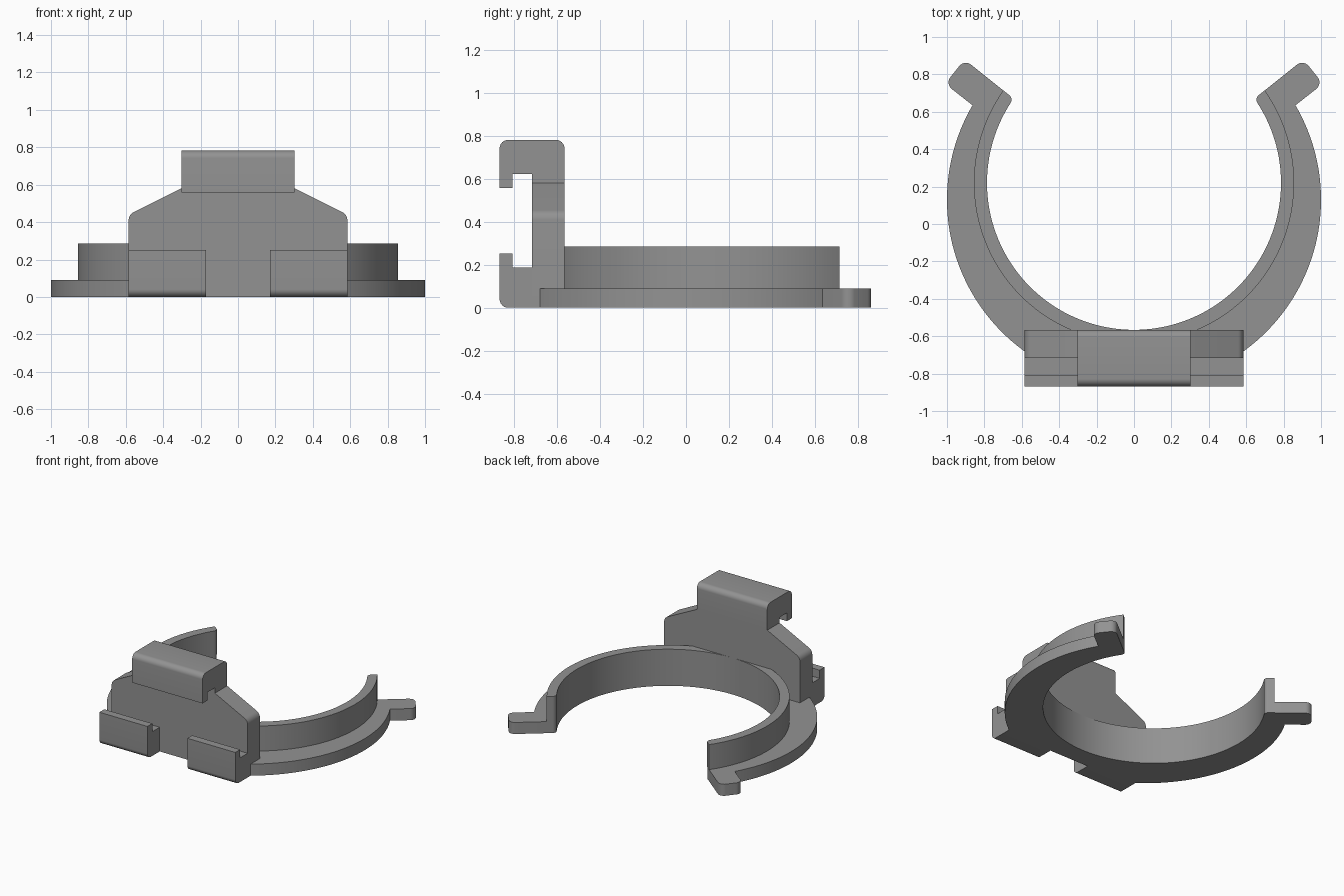
import bpy, bmesh, math
from mathutils import Vector

if "Cube" in bpy.data.objects:
    bpy.data.objects.remove(bpy.data.objects["Cube"])

grey = bpy.data.materials.new("matte grey")
grey.diffuse_color = (0.29, 0.29, 0.29, 1)
grey.use_nodes = True
grey.node_tree.nodes["Principled BSDF"].inputs["Base Color"].default_value = grey.diffuse_color


def arc(cy, r, a0, a1, n):
    """Points on a circle centred at (0, cy), angles in degrees."""
    return [(r * math.cos(math.radians(a0 + (a1 - a0) * i / n)),
             cy + r * math.sin(math.radians(a0 + (a1 - a0) * i / n)))
            for i in range(n + 1)]


def rounded(pts, n=6):
    """Replace every (x, y, radius) corner with a fillet."""
    out = []
    for i, p in enumerate(pts):
        if len(p) == 2:
            out.append(p)
            continue
        c = Vector(p[:2])
        u = (Vector(pts[i - 1][:2]) - c).normalized()
        v = (Vector(pts[(i + 1) % len(pts)][:2]) - c).normalized()
        half = u.angle(v) / 2
        t = p[2] / math.tan(half)
        mid = c + (u + v).normalized() * (p[2] / math.sin(half))
        a, b = c + u * t - mid, c + v * t - mid
        for k in range(n + 1):
            d = a.lerp(b, k / n).normalized() * p[2]
            out.append(tuple(mid + d))
    return out


def mirrored(half):
    """Close a right-hand outline with its left-hand reflection."""
    return half + [(-x, y) for x, y in reversed(half) if abs(x) > 1e-4]


def extrude(name, outline, lo, hi, place):
    """Solid from an outline; place(a, b, depth) gives the 3D position."""
    bm = bmesh.new()
    low = [bm.verts.new(place(a, b, lo)) for a, b in outline]
    high = [bm.verts.new(place(a, b, hi)) for a, b in outline]
    bm.faces.new(low)
    bm.faces.new(high)
    n = len(outline)
    for i in range(n):
        j = (i + 1) % n
        bm.faces.new((low[i], low[j], high[j], high[i]))
    bmesh.ops.recalc_face_normals(bm, faces=bm.faces)
    caps = [f for f in bm.faces if len(f.verts) > 4]
    bmesh.ops.triangulate(bm, faces=caps)
    me = bpy.data.meshes.new(name)
    bm.to_mesh(me)
    bm.free()
    me.materials.append(grey)
    ob = bpy.data.objects.new(name, me)
    bpy.context.collection.objects.link(ob)
    bpy.ops.object.select_all(action='DESELECT')
    ob.select_set(True)
    bpy.context.view_layer.objects.active = ob
    bpy.ops.object.shade_smooth_by_angle(angle=math.radians(25))
    return ob


def flat(a, b, d):       # outline in x, y
    return (a, b, d)


def upright(a, b, d):    # outline in x, z
    return (a, d, b)


def sideways(a, b, d):   # outline in y, z
    return (d, a, b)


BACK, FACE, FRONT, LIP = -0.566, -0.717, -0.868, -0.808
inner = arc(0.22, 0.786, 32, -90, 56)
tip = (0.645, 0.671, 0.03)

# Flange with the two angled grip tabs
flange = arc(0.13, 1.0, -57.9, 30.3, 44)
flange += [(1.01, 0.75, 0.045), (0.906, 0.88, 0.045), tip] + inner
extrude("flange", mirrored(rounded(flange)), 0, 0.09, flat)

# Raised clip wall on the inside of the flange
wall = arc(0.22, 0.856, -90, 35.3, 56) + [tip] + inner
wall = rounded(wall)
wall = wall + [(-x, y) for x, y in reversed(wall[1:-1])]
extrude("clip_wall", wall, 0.09, 0.285, flat)

# Mounting plate with sloped shoulders
plate = rounded([(0.585, 0), (0.585, 0.44, 0.05), (0.303, 0.58)])
plate = plate + [(-x, z) for x, z in reversed(plate)]
extrude("mounting_plate", plate, FACE, BACK, upright)

# Upper hook
upper = rounded([(BACK, 0.58), (BACK, 0.782, 0.04), (FRONT, 0.782, 0.04),
                 (FRONT, 0.558), (LIP, 0.558), (LIP, 0.622),
                 (FACE, 0.622), (FACE, 0.58)])
extrude("upper_hook", upper, -0.303, 0.303, sideways)

# Lower hooks
lower = rounded([(FACE, 0), (FACE, 0.188), (LIP, 0.188), (LIP, 0.252),
                 (FRONT, 0.252), (FRONT, 0, 0.04)])
for side, x0, x1 in (("right", 0.172, 0.585), ("left", -0.585, -0.172)):
    extrude("lower_hook_" + side, lower, x0, x1, sideways)
